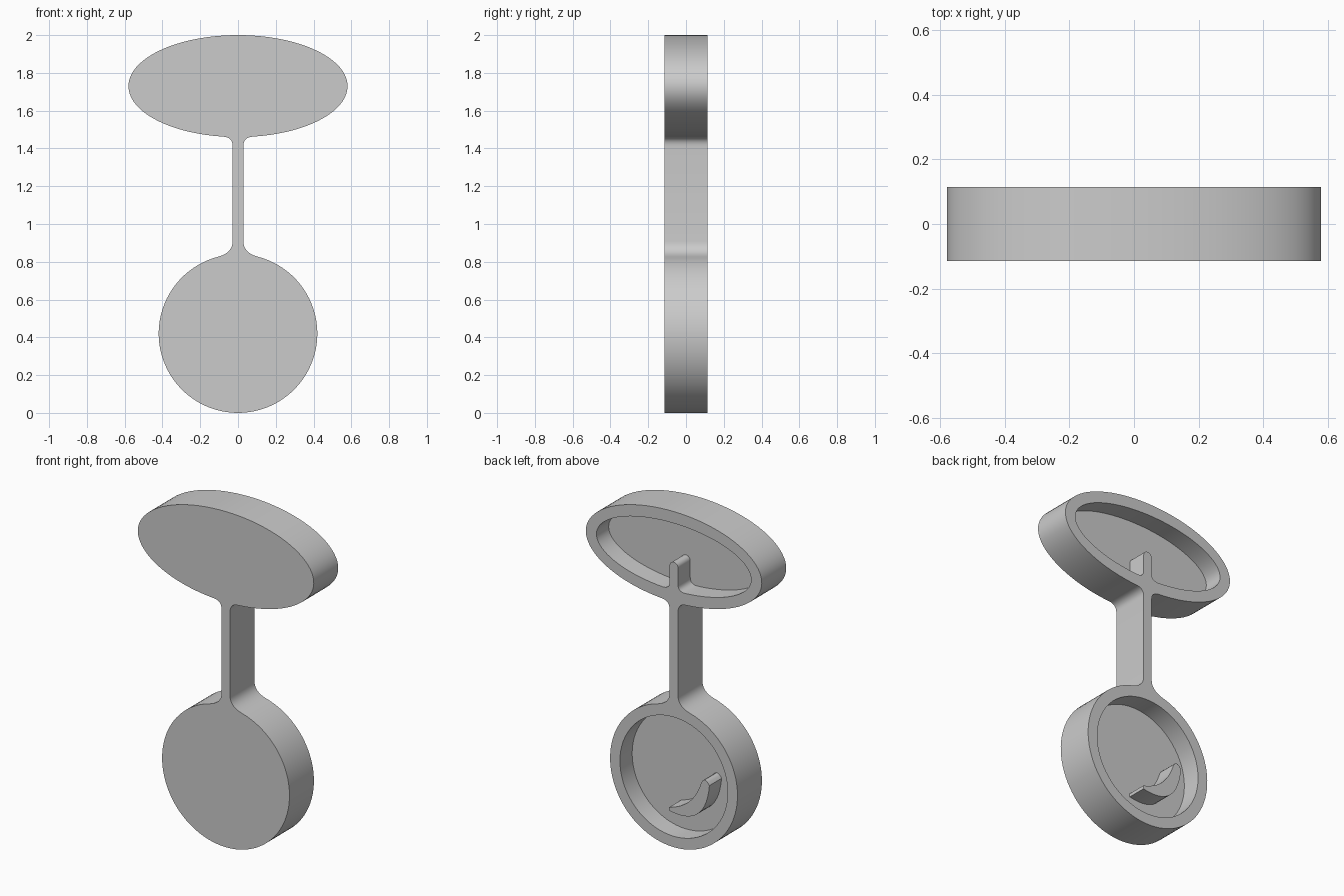
import bpy, bmesh
from math import sin, cos, radians, pi

HALF = 0.115          # half depth of the body
FLOOR = 0.0           # depth of the recess floor
STEM = 0.028          # half width of the stem

if "Cube" in bpy.data.objects:
    bpy.data.objects.remove(bpy.data.objects["Cube"], do_unlink=True)

grey = bpy.data.materials.new("plain_grey")
grey.use_nodes = True
grey.diffuse_color = (0.6, 0.6, 0.6, 1)
grey.node_tree.nodes["Principled BSDF"].inputs["Base Color"].default_value = (0.6, 0.6, 0.6, 1)


def arc(cx, cz, rx, rz, start, end, n=40):
    """Elliptical arc, angles in degrees."""
    angles = [radians(start + (end - start) * i / n) for i in range(n + 1)]
    return [(cx + rx * cos(a), cz + rz * sin(a)) for a in angles]


def bend(p, q, r, n=8):
    """Rounded corner from p to r with control point q."""
    pts = []
    for i in range(n + 1):
        t = i / n
        pts.append(tuple((1 - t) ** 2 * a + 2 * t * (1 - t) * b + t * t * c
                         for a, b, c in zip(p, q, r)))
    return pts


def mirrored(half):
    """Close a right-hand half outline across x = 0."""
    return half + [(-x, z) for x, z in reversed(half[1:-1])]


def slab(name, outline, y0, y1):
    """Extrude an x-z outline from y0 to y1."""
    bm = bmesh.new()
    face = bm.faces.new([bm.verts.new((x, y0, z)) for x, z in outline])
    moved = bmesh.ops.extrude_face_region(bm, geom=[face])["geom"]
    verts = [v for v in moved if isinstance(v, bmesh.types.BMVert)]
    bmesh.ops.translate(bm, vec=(0, y1 - y0, 0), verts=verts)
    bmesh.ops.recalc_face_normals(bm, faces=bm.faces)
    mesh = bpy.data.meshes.new(name)
    bm.to_mesh(mesh)
    bm.free()
    mesh.materials.append(grey)
    obj = bpy.data.objects.new(name, mesh)
    bpy.context.collection.objects.link(obj)
    return obj


def activate(obj):
    bpy.ops.object.select_all(action='DESELECT')
    obj.select_set(True)
    bpy.context.view_layer.objects.active = obj


# Body: round foot, thin stem and oval head in one outline
foot = arc(0, 0.42, 0.42, 0.42, -90, 76)
head = arc(0, 1.73, 0.58, 0.27, -82, 90)
lower_fillet = bend(foot[-1], (STEM, 0.85), (STEM, 0.91))
upper_fillet = bend((STEM, 1.41), (STEM, 1.46), head[0])
body = slab("body", mirrored(foot + lower_fillet[1:] + upper_fillet[:-1] + head), -HALF, HALF)

# Recesses in the back; the head recess leaves a tab continuing the stem
oval = arc(0, 1.73, 0.51, 0.20, -82, 90)
tab_top = arc(0, 1.67, STEM, STEM, 90, 0, 8)
tab_fillet = bend((STEM, 1.57), (STEM, 1.533), oval[0])
recesses = {
    "foot_recess": arc(0, 0.42, 0.355, 0.355, 0, 355, 71),
    "head_recess": mirrored(tab_top + tab_fillet + oval[1:]),
}
for name, outline in recesses.items():
    cutter = slab(name, outline, FLOOR, HALF + 0.1)
    cutter.hide_render = True
    activate(body)
    mod = body.modifiers.new(name, 'BOOLEAN')
    mod.operation = 'DIFFERENCE'
    mod.solver = 'EXACT'
    mod.object = cutter
    bpy.ops.object.modifier_apply(modifier=name)
    bpy.data.objects.remove(cutter, do_unlink=True)

# Curved crescent rib standing in the foot recess
inner = bend((0.03, 0.23), (-0.13, 0.27), (-0.18, 0.43), 12)
tip = bend((-0.18, 0.43), (-0.20, 0.48), (-0.235, 0.43), 6)
outer = bend((-0.235, 0.43), (-0.21, 0.16), (0.03, 0.21), 14)
rib = slab("crescent_rib", inner + tip[1:] + outer[1:], FLOOR - 0.03, HALF)

for obj in (body, rib):
    activate(obj)
    bpy.ops.object.shade_smooth_by_angle(angle=radians(30))
